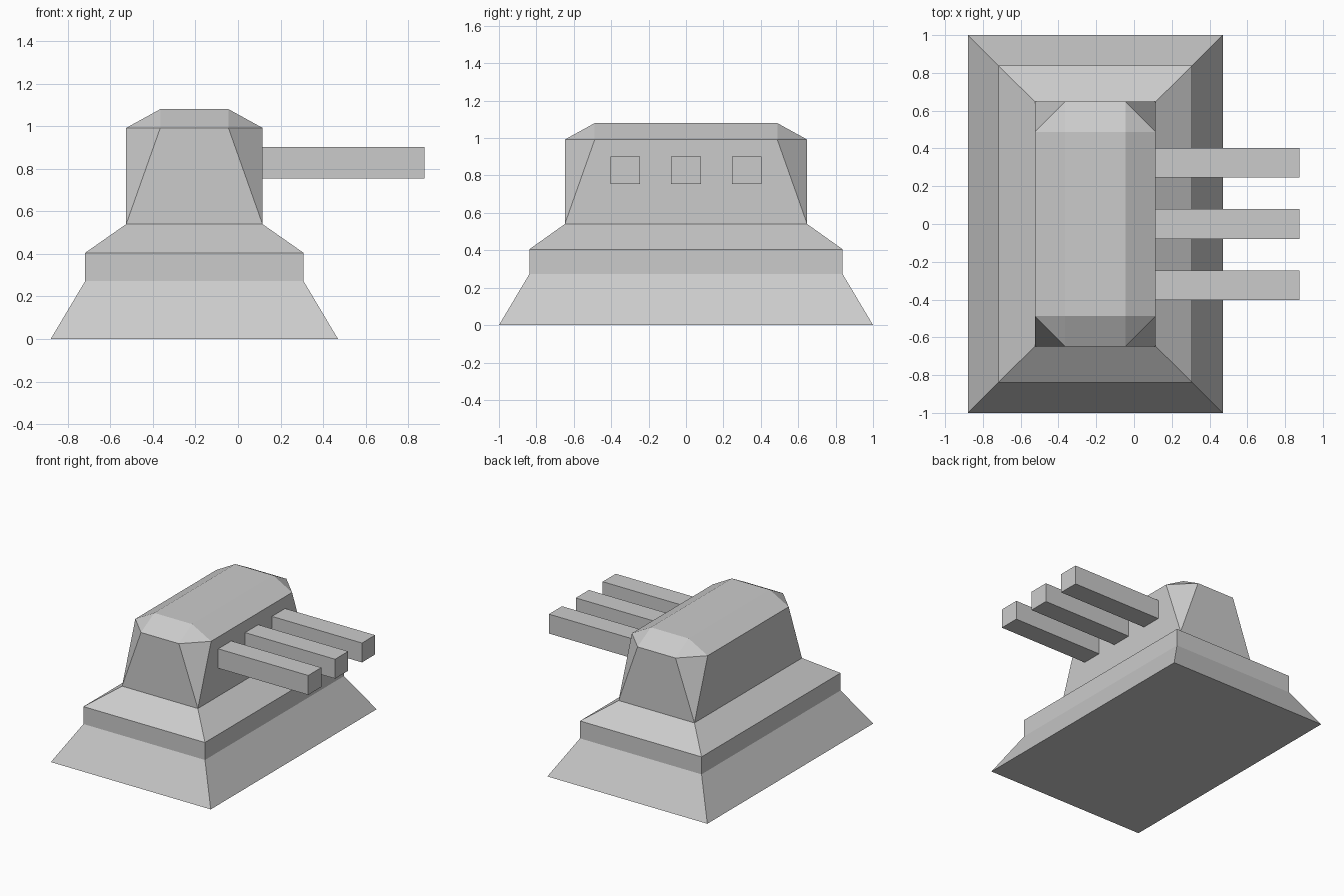
import bpy, bmesh
from mathutils import Vector

if "Cube" in bpy.data.objects:
    bpy.data.objects.remove(bpy.data.objects["Cube"])

CX = -0.205  # centre line of base and turret along x


def finish(bm, name):
    bmesh.ops.recalc_face_normals(bm, faces=bm.faces[:])
    me = bpy.data.meshes.new(name)
    bm.to_mesh(me)
    bm.free()
    ob = bpy.data.objects.new(name, me)
    bpy.context.collection.objects.link(ob)
    return ob


def rect(hx, hy, z):
    return [(CX + sx * hx, sy * hy, z) for sx, sy in ((-1, -1), (1, -1), (1, 1), (-1, 1))]


# Stepped base: flared skirt, upright band, sloped shoulder (open under the turret)
bm = bmesh.new()
rings = [[bm.verts.new(p) for p in rect(*r)] for r in
         ((0.675, 1.0, 0), (0.513, 0.838, 0.272), (0.513, 0.838, 0.405), (0.32, 0.648, 0.54))]
bm.faces.new(rings[0][::-1])
for a, b in zip(rings, rings[1:]):
    for i in range(4):
        j = (i + 1) % 4
        bm.faces.new((a[i], a[j], b[j], b[i]))
finish(bm, "base")

# Turret: rectangular foot, chamfered eight-sided shoulder, smaller flat roof
bm = bmesh.new()
points = (rect(0.32, 0.648, 0.54) + rect(0.32, 0.488, 0.992)
          + rect(0.16, 0.648, 0.992) + rect(0.16, 0.488, 1.08))
for p in points:
    bm.verts.new(p)
bmesh.ops.convex_hull(bm, input=bm.verts[:])
bmesh.ops.dissolve_limit(bm, angle_limit=0.02, verts=bm.verts[:], edges=bm.edges[:])
bm.normal_update()
bmesh.ops.delete(bm, geom=[f for f in bm.faces if f.normal.z < -0.9], context='FACES_ONLY')
finish(bm, "turret")

# Three square barrels on the right wall, open where they meet the turret
for i, y in enumerate((-0.324, 0, 0.324)):
    bm = bmesh.new()
    bmesh.ops.create_cube(bm, size=1)
    bmesh.ops.scale(bm, vec=(0.76, 0.158, 0.148), verts=bm.verts[:])
    bmesh.ops.translate(bm, vec=Vector((0.495, y, 0.828)), verts=bm.verts[:])
    bm.normal_update()
    bmesh.ops.delete(bm, geom=[f for f in bm.faces if f.normal.x < -0.9], context='FACES_ONLY')
    finish(bm, f"barrel_{i + 1}")
